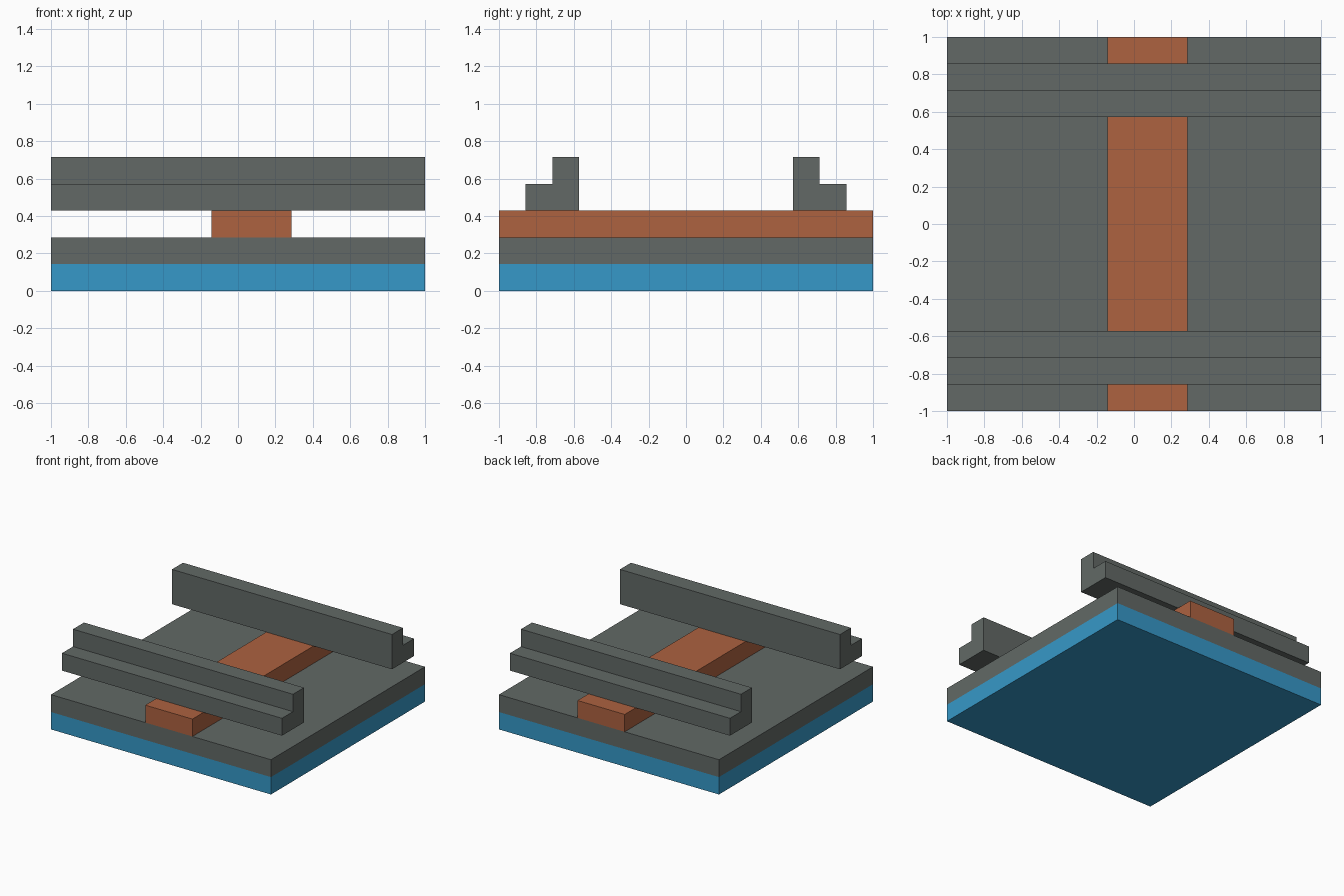
import bpy

if "Cube" in bpy.data.objects:
    bpy.data.objects.remove(bpy.data.objects["Cube"])

U = 1 / 7  # the model sits on a grid of sevenths


def material(name, srgb):
    mat = bpy.data.materials.new(name)
    lin = [((c / 255 + 0.055) / 1.055) ** 2.4 for c in srgb]
    mat.diffuse_color = (*lin, 1.0)
    mat.use_nodes = True
    mat.node_tree.nodes["Principled BSDF"].inputs["Base Color"].default_value = mat.diffuse_color
    return mat


GREY = material("slate grey", (98, 105, 102))
ORANGE = material("rust orange", (173, 98, 64))
BLUE = material("bright blue", (54, 152, 200))


def extrude_x(name, profile, x0, x1, mat):
    """Extrude a (y, z) profile along x; all values in grid units."""
    n = len(profile)
    verts = [(x * U, y * U, z * U) for x in (x0, x1) for y, z in profile]
    faces = [list(range(n))[::-1], list(range(n, 2 * n))]
    faces += [[i, (i + 1) % n, n + (i + 1) % n, n + i] for i in range(n)]
    mesh = bpy.data.meshes.new(name)
    mesh.from_pydata(verts, [], faces)
    mesh.materials.append(mat)
    obj = bpy.data.objects.new(name, mesh)
    bpy.context.collection.objects.link(obj)
    return obj


def slab(z):
    return [(-7, z), (7, z), (7, z + 1), (-7, z + 1)]


# Stacked base layers
extrude_x("bottom_slab", slab(0), -7, 7, BLUE)
extrude_x("deck_slab", slab(1), -7, 7, GREY)

# Off-centre strip running front to back
extrude_x("centre_strip", slab(2), -1, 2, ORANGE)

# Stepped rails resting across the strip, mirrored front and back
step = [(-6, 3), (-4, 3), (-4, 5), (-5, 5), (-5, 4), (-6, 4)]
extrude_x("front_rail", step, -7, 7, GREY)
extrude_x("back_rail", [(-y, z) for y, z in reversed(step)], -7, 7, GREY)
